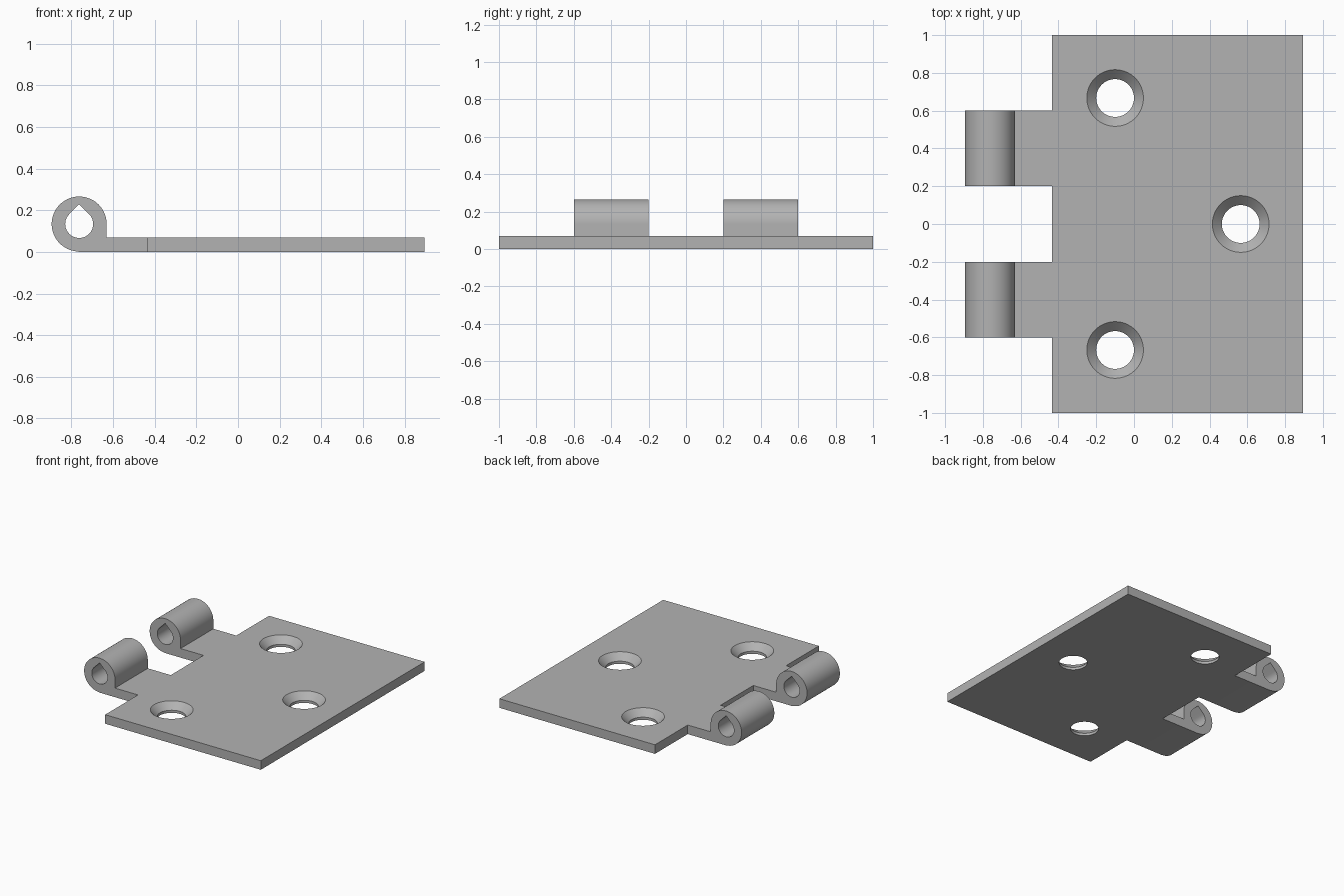
import bpy, bmesh, math
from mathutils import Matrix, Vector

if "Cube" in bpy.data.objects:
    bpy.data.objects.remove(bpy.data.objects["Cube"], do_unlink=True)

THICK = 0.07                      # leaf thickness
LEFT, RIGHT = -0.435, 0.895       # leaf edges
PIN_X, PIN_Z = -0.763, 0.134      # pin axis
OUTER, BORE = 0.132, 0.067        # knuckle and pin hole radii

steel = bpy.data.materials.new("grey_steel")
steel.use_nodes = True
steel.diffuse_color = (0.45, 0.45, 0.45, 1)
steel.node_tree.nodes["Principled BSDF"].inputs["Base Color"].default_value = steel.diffuse_color


def make_object(name, bm):
    bmesh.ops.recalc_face_normals(bm, faces=bm.faces)
    mesh = bpy.data.meshes.new(name)
    bm.to_mesh(mesh)
    bm.free()
    mesh.materials.append(steel)
    obj = bpy.data.objects.new(name, mesh)
    bpy.context.collection.objects.link(obj)
    return obj


def prism(name, outline, y0, y1):
    """Extrude an (x, z) outline from y0 to y1."""
    bm = bmesh.new()
    face = bm.faces.new([bm.verts.new((x, y0, z)) for x, z in outline])
    new = bmesh.ops.extrude_face_region(bm, geom=[face])["geom"]
    moved = [v for v in new if isinstance(v, bmesh.types.BMVert)]
    bmesh.ops.translate(bm, verts=moved, vec=(0, y1 - y0, 0))
    return make_object(name, bm)


def arc(radius, start, end, steps):
    angles = [math.radians(start + (end - start) * i / steps) for i in range(steps + 1)]
    return [(PIN_X + radius * math.cos(a), PIN_Z + radius * math.sin(a)) for a in angles]


def boolean(target, tool, operation):
    mod = target.modifiers.new(tool.name, 'BOOLEAN')
    mod.object, mod.operation, mod.solver = tool, operation, 'EXACT'
    bpy.context.view_layer.objects.active = target
    bpy.ops.object.modifier_apply(modifier=mod.name)
    bpy.data.objects.remove(tool, do_unlink=True)


def countersink(x, y):
    """Straight hole that flares at 45 degrees to the top face."""
    bm = bmesh.new()
    for r1, r2, z0, z1 in ((0.1, 0.1, -0.05, 0.02), (0.1, 0.17, 0.02, 0.09)):
        middle = Vector((x, y, (z0 + z1) / 2))
        bmesh.ops.create_cone(bm, cap_ends=True, segments=64, radius1=r1, radius2=r2,
                              depth=z1 - z0, matrix=Matrix.Translation(middle))
    # Weld the two stages into one closed solid
    bmesh.ops.remove_doubles(bm, verts=bm.verts, dist=0.0001)
    inner = [f for f in bm.faces if len(f.verts) > 4
             and abs(f.calc_center_median().z - 0.02) < 0.001]
    bmesh.ops.delete(bm, geom=inner, context='FACES_ONLY')
    return make_object("screw_hole_cutter", bm)


# Flat leaf
leaf = prism("hinge_leaf", [(LEFT, 0), (RIGHT, 0), (RIGHT, THICK), (LEFT, THICK)], -1, 1)

# Knuckles with their straps, bored with a teardrop pin hole
shell = arc(OUTER, 0, 270, 72)
shell[-1] = (PIN_X, 0)
shell += [(LEFT + 0.05, 0), (LEFT + 0.05, THICK), (PIN_X + OUTER, THICK)]
teardrop = arc(BORE, 135, 405, 48) + [(PIN_X, PIN_Z + BORE * math.sqrt(2))]
for side in (-1, 1):
    knuckle = prism("knuckle", shell, side * 0.4 - 0.2, side * 0.4 + 0.2)
    boolean(knuckle, prism("pin_cutter", teardrop, side * 0.4 - 0.3, side * 0.4 + 0.3), 'DIFFERENCE')
    boolean(leaf, knuckle, 'UNION')

# Countersunk screw holes
for x, y in ((-0.1, 0.667), (-0.1, -0.667), (0.565, 0)):
    boolean(leaf, countersink(x, y), 'DIFFERENCE')

# Merge coplanar faces, then smooth the curved walls
bm = bmesh.new()
bm.from_mesh(leaf.data)
bmesh.ops.remove_doubles(bm, verts=bm.verts, dist=0.00005)
bmesh.ops.dissolve_limit(bm, angle_limit=math.radians(0.5), verts=bm.verts, edges=bm.edges)
bm.to_mesh(leaf.data)
bm.free()
bpy.ops.object.select_all(action='DESELECT')
leaf.select_set(True)
bpy.context.view_layer.objects.active = leaf
bpy.ops.object.shade_smooth_by_angle(angle=math.radians(30))
